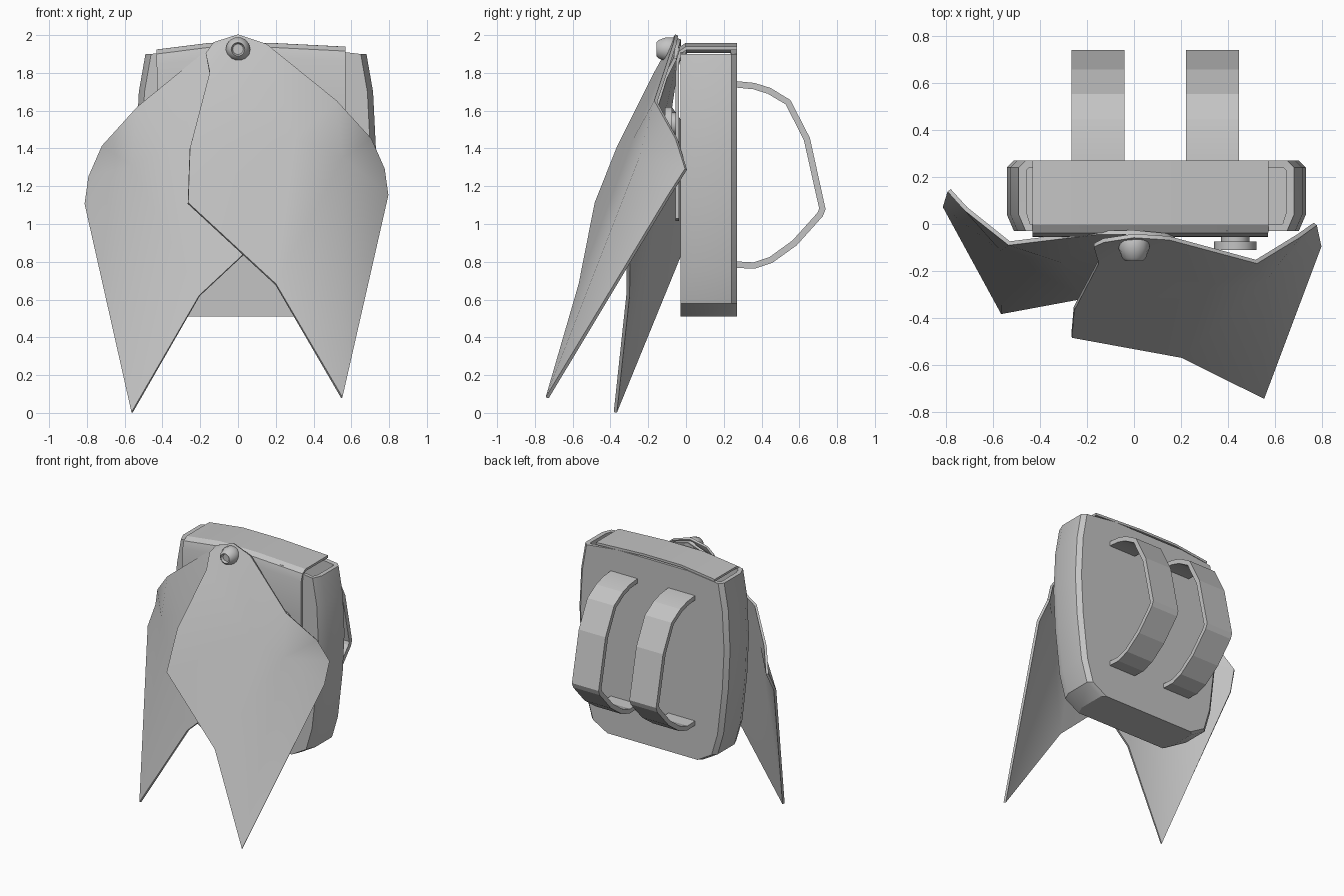
import bpy, bmesh, math
from mathutils import Vector

if "Cube" in bpy.data.objects:
    bpy.data.objects.remove(bpy.data.objects["Cube"], do_unlink=True)

GREY = 0.55
mat = bpy.data.materials.new("plain_grey")
mat.use_nodes = True
mat.diffuse_color = (GREY, GREY, GREY, 1)
mat.node_tree.nodes["Principled BSDF"].inputs["Base Color"].default_value = mat.diffuse_color


def finish(name, bm, thickness=0, angle=30):
    """Turn a bmesh into a shaded object, with optional sheet thickness."""
    bmesh.ops.recalc_face_normals(bm, faces=bm.faces[:])
    mesh = bpy.data.meshes.new(name)
    bm.to_mesh(mesh)
    bm.free()
    obj = bpy.data.objects.new(name, mesh)
    bpy.context.collection.objects.link(obj)
    mesh.materials.append(mat)
    bpy.ops.object.select_all(action='DESELECT')
    obj.select_set(True)
    bpy.context.view_layer.objects.active = obj
    if thickness:
        mod = obj.modifiers.new("thickness", 'SOLIDIFY')
        mod.thickness = thickness
        mod.offset = 0
        bpy.ops.object.modifier_apply(modifier=mod.name)
    bpy.ops.object.shade_smooth_by_angle(angle=math.radians(angle))
    return obj


def loft(rows, closed=False):
    """Bridge equal-length rows of points with quads."""
    bm = bmesh.new()
    rings = [[bm.verts.new(p) for p in row] for row in rows]
    count = len(rings[0])
    for a, b in zip(rings, rings[1:]):
        for i in range(count if closed else count - 1):
            j = (i + 1) % count
            bm.faces.new((a[i], a[j], b[j], b[i]))
    return bm, rings


# Bag body: chamfered plan, bulging sides, arched and recessed top
BAG_X = 0.095
levels = [(0.51, 0.41), (0.58, 0.53), (0.75, 0.58), (1.1, 0.62),
          (1.4, 0.635), (1.7, 0.62), (1.9, 0.585)]
rows = []
for z, w in levels:
    arch = 0.03 if z == levels[-1][0] else 0
    half = [(0.3, -0.03, arch), (w - 0.03, -0.03, 0), (w, 0.04, 0),
            (w, 0.24, 0), (w - 0.03, 0.27, 0), (0.3, 0.27, arch)]
    ring = half + [(-x, y, a) for x, y, a in reversed(half)]
    rows.append([(BAG_X + x, y, z + a) for x, y, a in ring])
bm, rings = loft(rows, closed=True)
bm.faces.new(rings[0])
lid = bm.faces.new(rings[-1])
bmesh.ops.recalc_face_normals(bm, faces=bm.faces[:])
bmesh.ops.inset_region(bm, faces=[lid], thickness=0.035)
bmesh.ops.translate(bm, verts=lid.verts[:], vec=(0, 0, -0.001))
well = bmesh.ops.extrude_discrete_faces(bm, faces=[lid])["faces"][0]
bmesh.ops.translate(bm, verts=well.verts[:], vec=(0, 0, -0.2))
finish("bag_body", bm)

# Flap folded over the top and down the front
profile = [(0.27, 1.95), (0, 1.95), (-0.03, 1.93), (-0.045, 1.88),
           (-0.047, 1.6), (-0.047, 1.05)]
columns = [(-0.43, -0.035), (-0.15, 0), (0.17, 0), (0.57, -0.02)]
bm, _ = loft([[(x, y, z + dz) for x, dz in columns] for y, z in profile])
finish("bag_flap", bm, 0.018)

# Two shoulder straps on the back
strap_path = [(0.26, 1.74), (0.36, 1.73), (0.44, 1.705), (0.54, 1.645),
              (0.64, 1.45), (0.722, 1.08), (0.71, 1.05), (0.575, 0.9),
              (0.45, 0.81), (0.36, 0.78), (0.26, 0.785)]
for side, x0 in (("right", -0.265), ("left", 0.22)):
    bm, _ = loft([[(x0, y, z), (x0 + 0.225, y, z)] for y, z in strap_path])
    finish(side + "_shoulder_strap", bm, 0.034, 12)

# Cape panel: rim points from the collar round to the tip, then inner folds
panel = [(0, -0.05, 2), (0.15, -0.06, 1.95), (0.52, -0.16, 1.65),
         (0.7, -0.05, 1.45), (0.77, 0, 1.29), (0.79, -0.09, 1.15),
         (0.55, -0.735, 0.08), (0.2, -0.56, 0.68), (-0.265, -0.475, 1.11),
         (-0.255, -0.36, 1.4), (-0.15, -0.16, 1.8), (-0.17, -0.09, 1.9),
         (-0.13, -0.07, 1.96), (0.3, -0.27, 1.45), (0.55, -0.24, 1.35)]
tris = ["0cb", "0ba", "0ad", "0d1", "1d2", "2de", "2e3", "3e4", "4e5",
        "a9d", "98d", "87d", "d7e", "e76", "e65"]


def cape(name, place):
    bm = bmesh.new()
    verts = [bm.verts.new(place(Vector(p))) for p in panel]
    for tri in tris:
        bm.faces.new([verts[int(c, 16)] for c in tri])
    finish(name, bm, 0.018, 40)


cape("cape_left_panel", lambda p: p)
# The right panel is mirrored and hangs closer to the bag
cape("cape_right_panel", lambda p: Vector((
    -1.02 * p.x, p.y + 0.015 + 0.18 * (2 - p.z), p.z - 0.02 - 0.03 * (2 - p.z))))


def knob(name, profile, x, z, sides):
    """Lathe (radius, y) points around an axis that runs front to back."""
    turns = [2 * math.pi * i / sides for i in range(sides)]
    bm, rings = loft([[(x + r * math.cos(t), y, z + r * math.sin(t))
                       for t in turns] for r, y in profile], closed=True)
    bm.faces.new(rings[0])
    bm.faces.new(rings[-1])
    finish(name, bm, 0, 35)


# Cape pin with a hollowed front, and the flap button
knob("cape_pin", [(0.045, -0.03), (0.065, -0.07), (0.065, -0.105), (0.05, -0.145),
                  (0.036, -0.157), (0.028, -0.14)], 0, 1.925, 14)
knob("flap_button", [(0.06, -0.05), (0.06, -0.075), (0.09, -0.075),
                     (0.09, -0.11)], 0.43, 1.53, 12)
